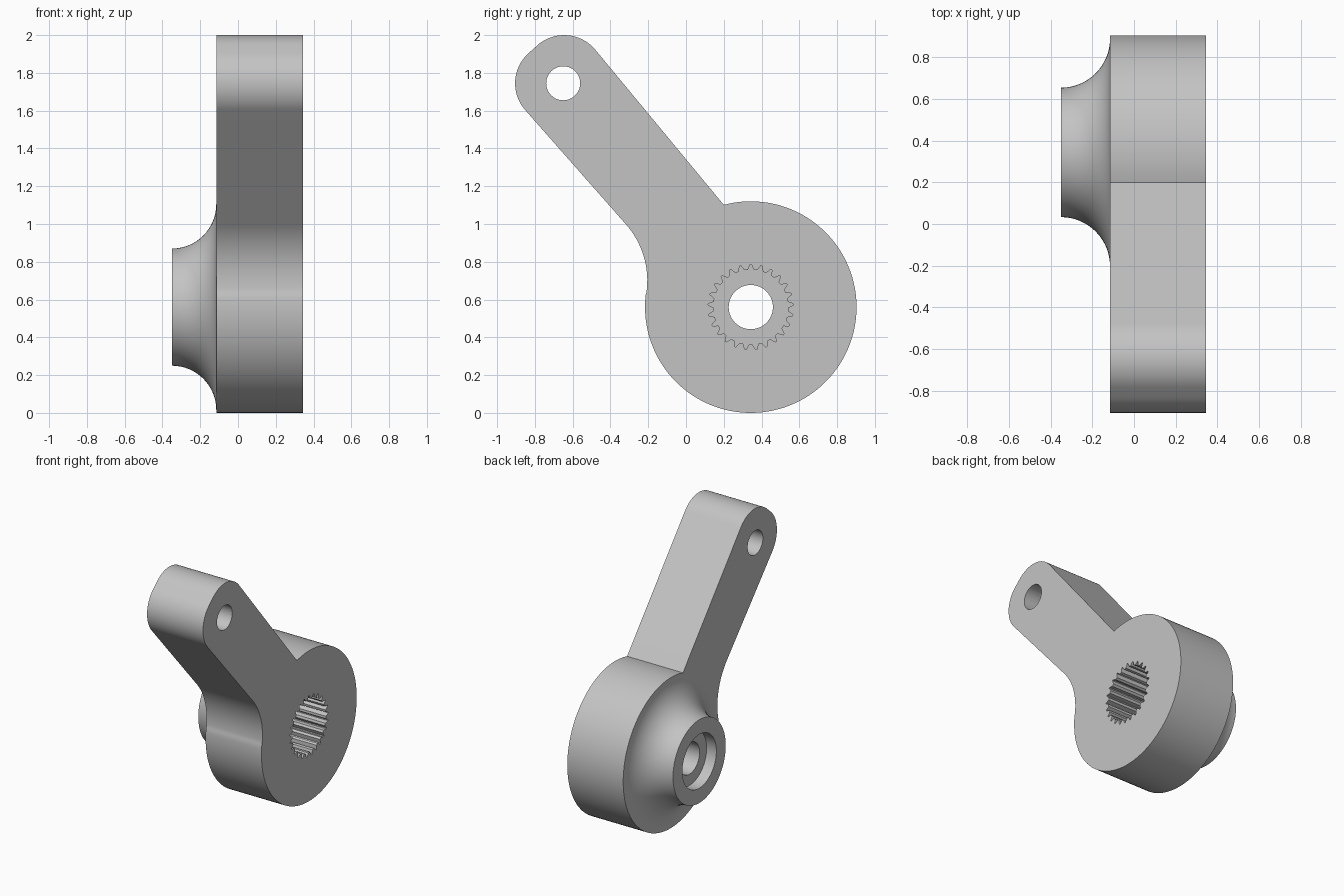
import bpy, bmesh
from math import cos, sin, pi, radians

cube = bpy.data.objects.get("Cube")
if cube:
    bpy.data.objects.remove(cube, do_unlink=True)

grey = bpy.data.materials.new("plain grey")
grey.use_nodes = True
grey.diffuse_color = (0.55, 0.55, 0.55, 1)
grey.node_tree.nodes["Principled BSDF"].inputs["Base Color"].default_value = (0.55, 0.55, 0.55, 1)

HUB = (0.343, 0.56)     # hub axis in y, z
PIN = (-0.65, 1.745)    # pin axis in y, z
BACK, FACE = -0.115, 0.345
HUB_R = 0.56


def arc(centre, r, start, end, n):
    """Points in y, z along an arc, angles in degrees."""
    angles = [radians(start + (end - start) * i / n) for i in range(n + 1)]
    return [(centre[0] + r * cos(a), centre[1] + r * sin(a)) for a in angles]


def loft(name, rings):
    """Closed solid through matching rings of (x, y, z) points."""
    bm = bmesh.new()
    loops = [[bm.verts.new(p) for p in ring] for ring in rings]
    n = len(loops[0])
    for a, b in zip(loops, loops[1:]):
        for i in range(n):
            j = (i + 1) % n
            bm.faces.new((a[i], a[j], b[j], b[i]))
    bm.faces.new(loops[0])
    bm.faces.new(loops[-1])
    bmesh.ops.recalc_face_normals(bm, faces=bm.faces[:])
    mesh = bpy.data.meshes.new(name)
    bm.to_mesh(mesh)
    bm.free()
    mesh.materials.append(grey)
    obj = bpy.data.objects.new(name, mesh)
    bpy.context.collection.objects.link(obj)
    return obj


def prism(name, outline, x0, x1):
    return loft(name, [[(x, y, z) for y, z in outline] for x in (x0, x1)])


def lathe(name, centre, profile, n=96):
    """Turned solid about an x-parallel axis; profile of (x, radius)."""
    return loft(name, [[(x, y, z) for y, z in arc(centre, r, 0, 360, n)[:-1]] for x, r in profile])


def combine(target, tool, operation):
    mod = target.modifiers.new(operation.lower(), "BOOLEAN")
    mod.operation = operation
    mod.solver = "EXACT"
    mod.object = tool
    bpy.context.view_layer.objects.active = target
    bpy.ops.object.modifier_apply(modifier=mod.name)
    bpy.data.objects.remove(tool, do_unlink=True)


# Lever plate: round hub, arm with two rounded corners, concave fillet below
outline = arc(HUB, HUB_R, -187, 104.8, 96)
outline += arc((-0.645, 1.786), 0.214, 39.5, 129.5, 20)
outline += arc((-0.691, 1.745), 0.214, 129.5, 221, 20)
outline += arc((-0.655, 0.70), 0.45, 41, -8, 16)
lever = prism("lever_arm", outline, BACK, FACE)

# Flared boss on the back of the hub
flare = [(-0.35 + 0.235 * sin(a), 0.545 - 0.235 * cos(a))
         for a in (pi / 2 * i / 16 for i in range(17))]
combine(lever, lathe("boss", HUB, flare + [(-0.05, 0.5)]), "UNION")

# Pin hole through the arm tip
combine(lever, lathe("pin_hole", PIN, [(-0.5, 0.09), (0.5, 0.09)], 48), "DIFFERENCE")

# Splined socket in the hub face
TEETH = 25
spline = []
for i in range(TEETH):
    for step, r in ((-0.32, 0.198), (-0.06, 0.226), (0.06, 0.226), (0.32, 0.198)):
        a = pi / 2 + 2 * pi * (i + step) / TEETH
        spline.append((HUB[0] + r * cos(a), HUB[1] + r * sin(a)))
combine(lever, prism("spline_socket", spline, BACK, 0.5), "DIFFERENCE")

# Screw hole with a recess for the screw head
screw = [(-0.5, 0.2), (-0.27, 0.2), (-0.27, 0.117), (0.0, 0.117)]
combine(lever, lathe("screw_hole", HUB, screw, 64), "DIFFERENCE")

bpy.ops.object.select_all(action="DESELECT")
lever.select_set(True)
bpy.context.view_layer.objects.active = lever
bpy.ops.object.shade_smooth_by_angle(angle=radians(25))
